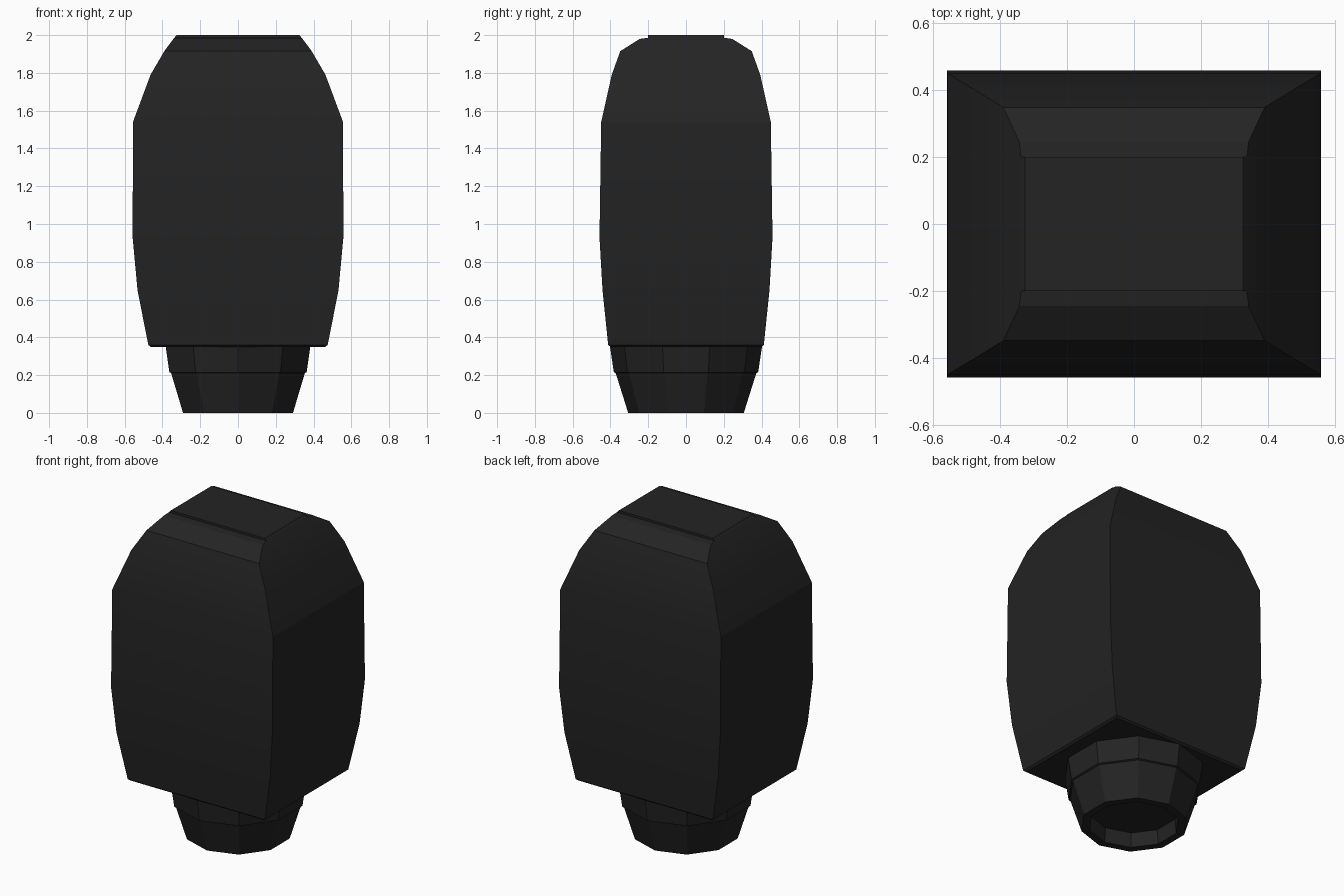
import bpy
import bmesh
import math

cube = bpy.data.objects.get("Cube")
if cube:
    bpy.data.objects.remove(cube, do_unlink=True)

# One near-black colour for the whole model
black = bpy.data.materials.new("matte black")
black.use_nodes = True
colour = (0.017, 0.017, 0.017, 1)
black.diffuse_color = colour
bsdf = black.node_tree.nodes["Principled BSDF"]
bsdf.inputs["Base Color"].default_value = colour
bsdf.inputs["Roughness"].default_value = 0.8


def rectangle(z, half_x, half_y):
    return [(sx * half_x, sy * half_y, z)
            for sx, sy in ((-1, -1), (1, -1), (1, 1), (-1, 1))]


def polygon(z, radius, sides=10):
    angles = [-math.pi / 2 + 2 * math.pi * i / sides for i in range(sides)]
    return [(radius * math.cos(a), radius * math.sin(a), z) for a in angles]


def loft(name, rings):
    """Skin a stack of matching rings and cap both ends."""
    bm = bmesh.new()
    loops = [[bm.verts.new(p) for p in ring] for ring in rings]
    for low, high in zip(loops, loops[1:]):
        for i in range(len(low)):
            j = (i + 1) % len(low)
            bm.faces.new((low[i], low[j], high[j], high[i]))
    bm.faces.new(loops[0][::-1])
    bm.faces.new(loops[-1])
    bmesh.ops.recalc_face_normals(bm, faces=bm.faces)
    mesh = bpy.data.meshes.new(name)
    bm.to_mesh(mesh)
    bm.free()
    mesh.materials.append(black)
    obj = bpy.data.objects.new(name, mesh)
    bpy.context.collection.objects.link(obj)
    bpy.ops.object.select_all(action="DESELECT")
    obj.select_set(True)
    bpy.context.view_layer.objects.active = obj
    bpy.ops.object.shade_smooth_by_angle(angle=math.radians(20))
    return obj


# Boxy head: bulging sides, tapered shoulders, small raised flat top
head_profile = [
    (0.35, 0.462, 0.40), (0.36, 0.475, 0.412), (0.65, 0.532, 0.442),
    (0.93, 0.558, 0.458), (1.54, 0.556, 0.449), (1.79, 0.463, 0.393),
    (1.915, 0.39, 0.348), (1.98, 0.342, 0.245), (1.986, 0.337, 0.20),
    (2.0, 0.325, 0.20),
]
loft("head", [rectangle(*p) for p in head_profile])

# Ten-sided neck, tapering down to a rim around a shallow recess
neck_profile = [
    (0.09, 0.25), (0.0, 0.258), (0.0, 0.306),
    (0.21, 0.372), (0.215, 0.382), (0.355, 0.403),
]
loft("neck", [polygon(*p) for p in neck_profile])
